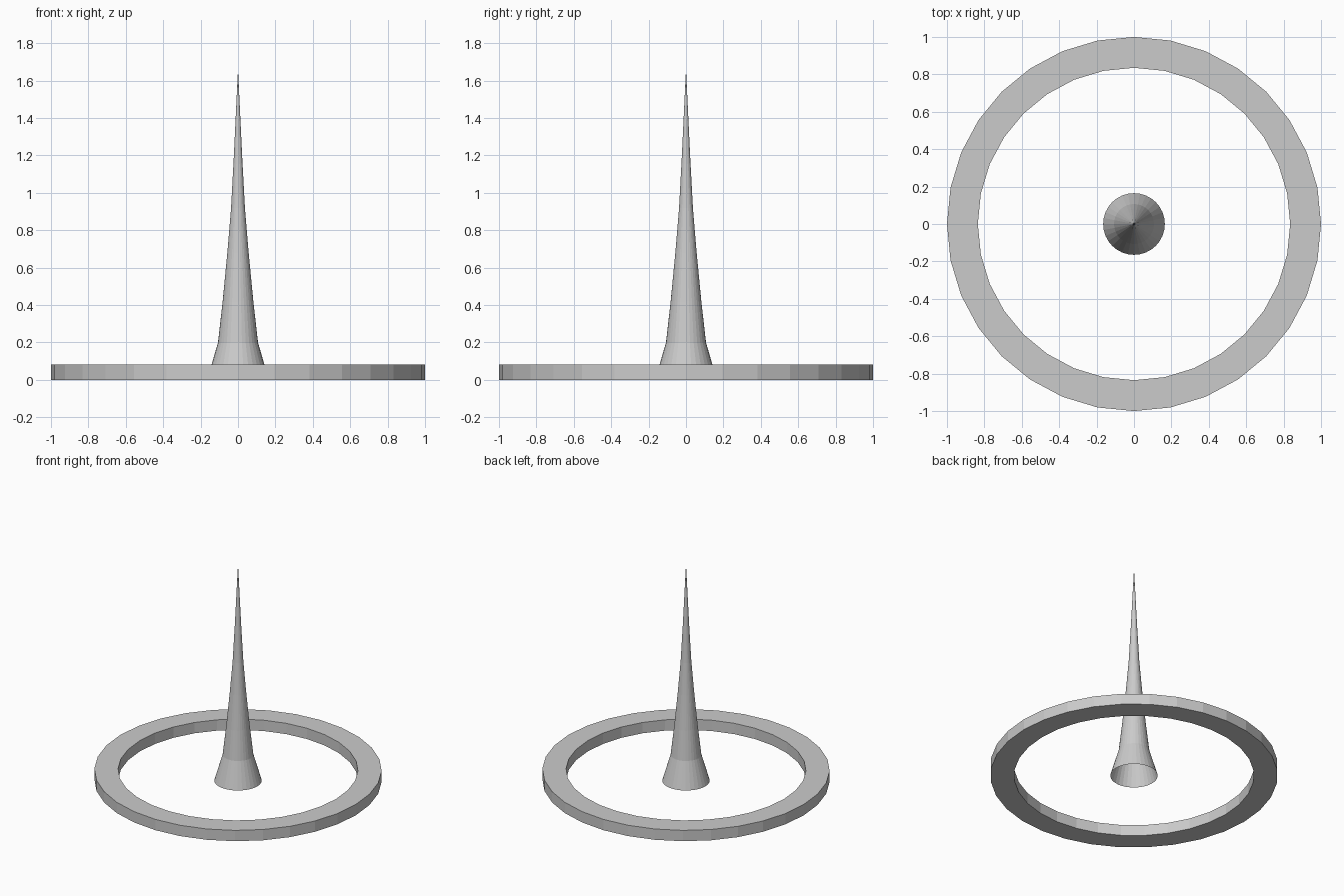
import bpy, bmesh
from math import cos, sin, tau

cube = bpy.data.objects.get("Cube")
if cube:
    bpy.data.objects.remove(cube, do_unlink=True)

SIDES = 32

grey = bpy.data.materials.new("light_grey")
grey.use_nodes = True
colour = (0.6, 0.6, 0.6, 1)
grey.diffuse_color = colour
grey.node_tree.nodes["Principled BSDF"].inputs["Base Color"].default_value = colour


def lathe(name, profile, closed=False):
    """Spin a (radius, height) profile about z."""
    bm = bmesh.new()
    rings = [[bm.verts.new((r * cos(tau * i / SIDES), r * sin(tau * i / SIDES), z))
              for i in range(SIDES)] for r, z in profile]
    pairs = list(zip(rings, rings[1:]))
    if closed:
        pairs.append((rings[-1], rings[0]))
    for low, high in pairs:
        for i in range(SIDES):
            j = (i + 1) % SIDES
            bm.faces.new((low[i], low[j], high[j], high[i]))
    if not closed:
        bm.faces.new(rings[-1])
    mesh = bpy.data.meshes.new(name)
    bm.to_mesh(mesh)
    bm.free()
    mesh.materials.append(grey)
    obj = bpy.data.objects.new(name, mesh)
    bpy.context.collection.objects.link(obj)
    return obj


# Flat ring around the base
lathe("base_ring", [(0.835, 0), (1, 0), (1, 0.083), (0.835, 0.083)][::1], closed=True)

# Hollow tapering spike with a flared foot, open underneath
lathe("spike", [(0.165, 0), (0.107, 0.2), (0.082, 0.42), (0.057, 0.68),
                (0.037, 0.92), (0.022, 1.2), (0.004, 1.58), (0.001, 1.64)])
